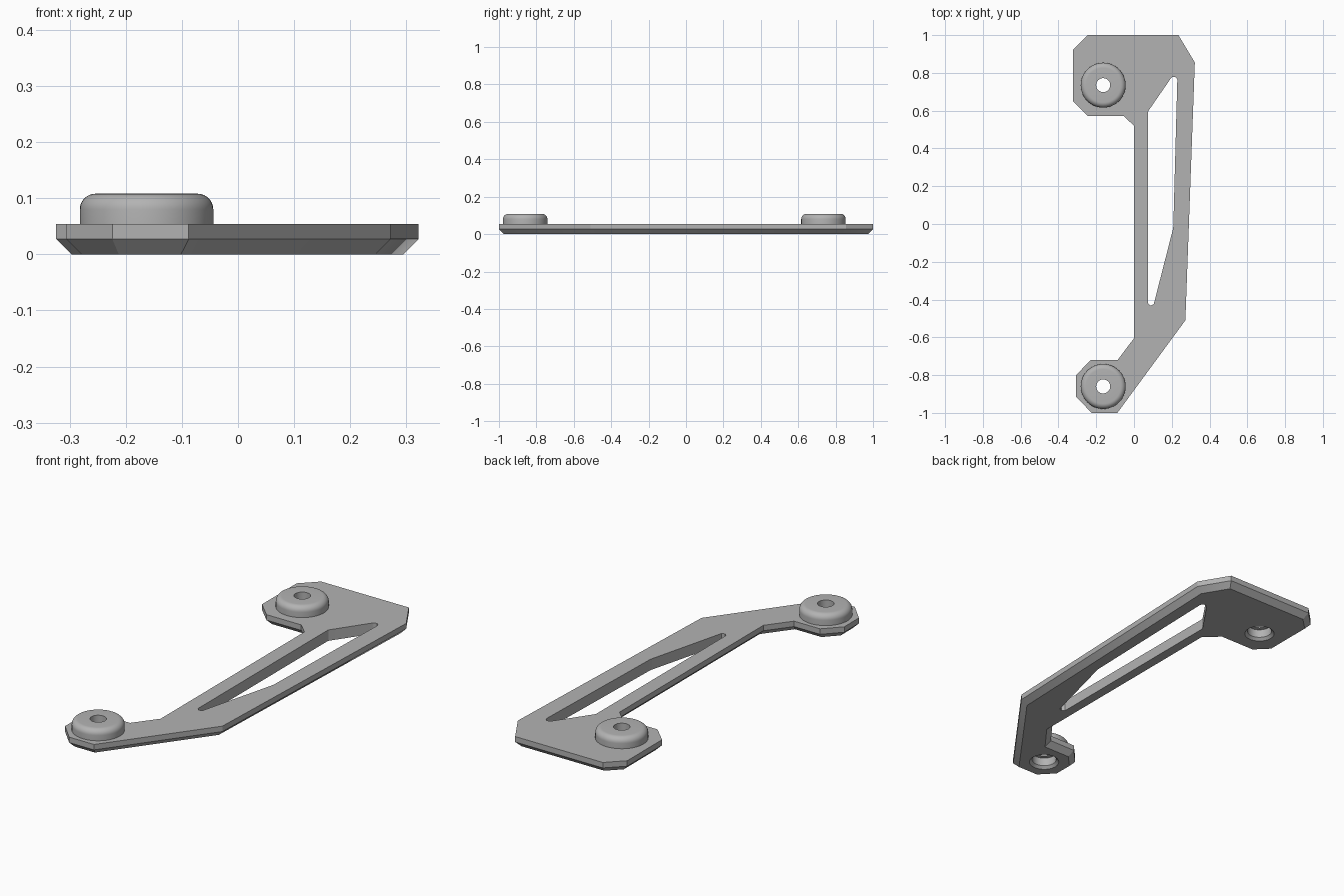
import bpy, bmesh, math
from mathutils import Vector

cube = bpy.data.objects.get("Cube")
if cube:
    bpy.data.objects.remove(cube, do_unlink=True)

THICK, CHAMFER = 0.054, 0.027
BOSSES = {"rear_boss": (-0.163, 0.735), "front_boss": (-0.163, -0.86)}
BORE, SEGS = 0.07, 48

grey = bpy.data.materials.new("plain_grey")
grey.use_nodes = True
grey.diffuse_color = (0.45, 0.45, 0.45, 1)
grey.node_tree.nodes["Principled BSDF"].inputs["Base Color"].default_value = (0.45, 0.45, 0.45, 1)


def make_object(name, bm):
    bmesh.ops.recalc_face_normals(bm, faces=bm.faces)
    mesh = bpy.data.meshes.new(name)
    bm.to_mesh(mesh)
    bm.free()
    mesh.materials.append(grey)
    obj = bpy.data.objects.new(name, mesh)
    bpy.context.collection.objects.link(obj)
    return obj


def neighbours(points):
    pts = [Vector(p) for p in points]
    return [(pts[i - 1], p, pts[(i + 1) % len(pts)]) for i, p in enumerate(pts)]


def inset(points, dist):
    """Shrink a clockwise outline evenly with mitred corners."""
    result = []
    for a, b, c in neighbours(points):
        d1, d2 = (b - a).normalized(), (c - b).normalized()
        n1, n2 = Vector((d1.y, -d1.x)), Vector((d2.y, -d2.x))
        result.append(b + (n1 + n2) * dist / (1 + n1.dot(n2)))
    return result


def fillet(points, radii, steps=8):
    """Round each corner of an outline with its own radius."""
    result = []
    for (a, b, c), r in zip(neighbours(points), radii):
        u, v = (a - b).normalized(), (c - b).normalized()
        half = u.angle(v) / 2
        centre = b + (u + v).normalized() * r / math.sin(half)
        start = b + u * r / math.tan(half) - centre
        end = b + v * r / math.tan(half) - centre
        for i in range(steps + 1):
            result.append(centre + start.lerp(end, i / steps).normalized() * r)
    return result


def loft(name, layers):
    """Solid through stacked outlines, given as (outline, height)."""
    bm = bmesh.new()
    rings = [[bm.verts.new((p[0], p[1], z)) for p in pts] for pts, z in layers]
    for low, high in zip(rings, rings[1:]):
        for i in range(len(low)):
            bm.faces.new((low[i - 1], low[i], high[i], high[i - 1]))
    bm.faces.new(rings[0])
    bm.faces.new(rings[-1])
    return make_object(name, bm)


def circle(centre, radius):
    return [(centre[0] + radius * math.cos(math.tau * i / SEGS),
             centre[1] + radius * math.sin(math.tau * i / SEGS)) for i in range(SEGS)]


def smooth(obj):
    bpy.ops.object.select_all(action='DESELECT')
    obj.select_set(True)
    bpy.context.view_layer.objects.active = obj
    bpy.ops.object.shade_smooth_by_angle(angle=math.radians(25))


# Bracket plate with a chamfered underside
outline = [(-0.245, 1), (0.235, 1), (0.322, 0.855), (0.272, -0.51), (-0.088, -1),
           (-0.224, -1), (-0.306, -0.915), (-0.306, -0.8), (-0.23, -0.72),
           (-0.087, -0.72), (0, -0.605), (0, 0.52), (-0.055, 0.572),
           (-0.245, 0.572), (-0.324, 0.65), (-0.324, 0.922)]
plate = loft("bracket_plate", [(inset(outline, CHAMFER), 0), (outline, CHAMFER), (outline, THICK)])

# Long window and the two bolt holes
window = fillet([(0.075, 0.597), (0.231, 0.823), (0.208, -0.02), (0.075, -0.54)],
                [0.02, 0.0186, 0.1, 0.0155])
cuts = [window] + [circle(c, BORE) for c in BOSSES.values()]
cutters = [loft("cutter", [(pts, -0.1), (pts, 0.2)]) for pts in cuts]
bpy.context.view_layer.objects.active = plate
for cutter in cutters:
    cutter.hide_render = True
    mod = plate.modifiers.new("cut", 'BOOLEAN')
    mod.operation, mod.solver, mod.object = 'DIFFERENCE', 'EXACT', cutter
    bpy.ops.object.modifier_apply(modifier=mod.name)
    bpy.data.objects.remove(cutter, do_unlink=True)
smooth(plate)

# Round bosses with a counterbore from below and a rounded top rim
TOP, OUTER, RIM = 0.108, 0.119, 0.028
profile = [(BORE, 0), (0.057, 0.013), (0.057, THICK), (0.037, THICK), (0.037, TOP)]
for i in range(9):
    a = math.pi / 2 * (1 - i / 8)
    profile.append((OUTER - RIM + RIM * math.cos(a), TOP - RIM + RIM * math.sin(a)))
profile += [(OUTER, THICK), (BORE, THICK)]

for name, centre in BOSSES.items():
    bm = bmesh.new()
    rings = [[bm.verts.new((x, y, z)) for x, y in circle(centre, r)] for r, z in profile]
    for k, ring in enumerate(rings):
        prev = rings[k - 1]
        for i in range(SEGS):
            bm.faces.new((prev[i - 1], prev[i], ring[i], ring[i - 1]))
    smooth(make_object(name, bm))
